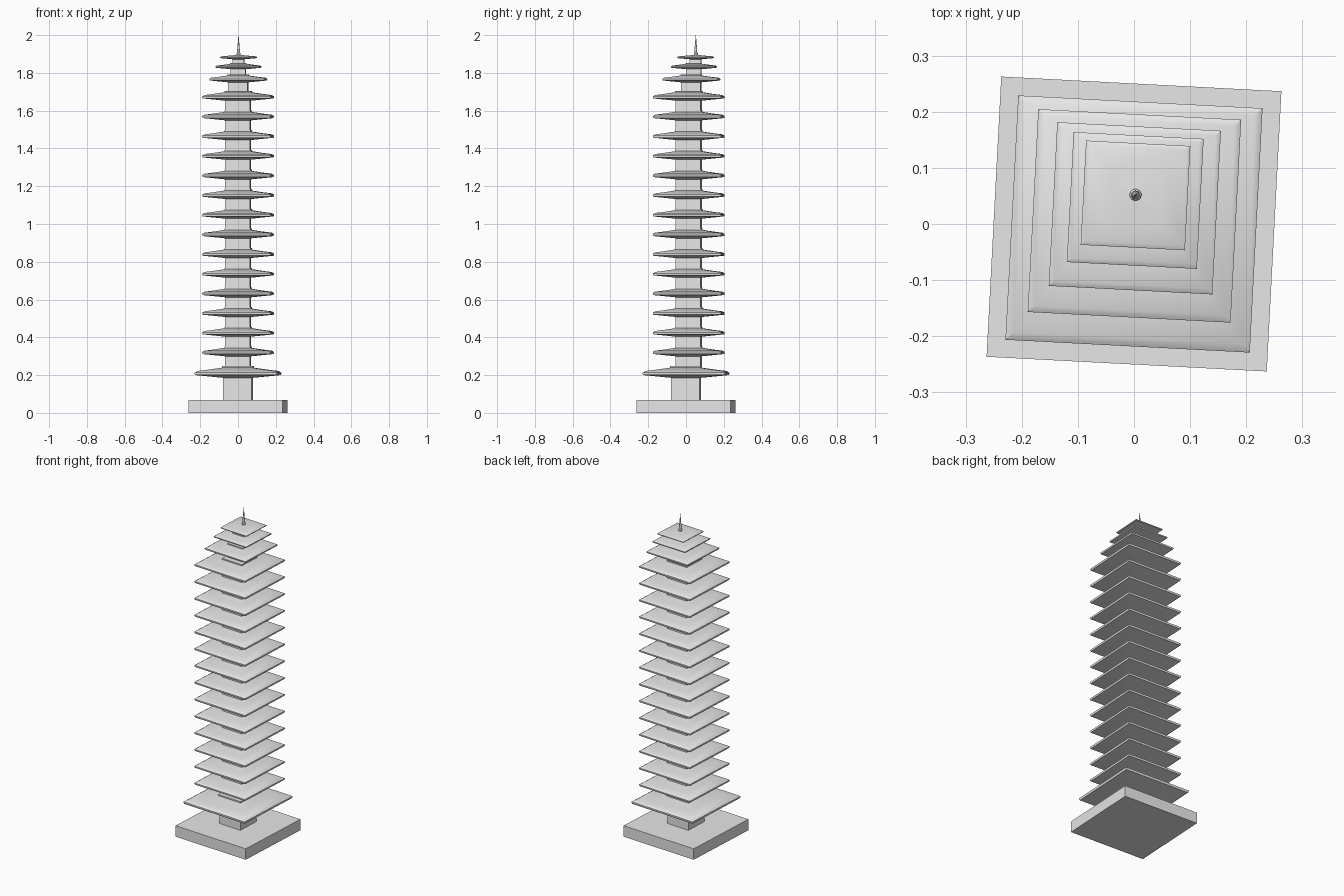
import bpy, bmesh, math
from mathutils import Matrix

if "Cube" in bpy.data.objects:
    bpy.data.objects.remove(bpy.data.objects["Cube"])

stone = bpy.data.materials.new("pale_grey_stone")
stone.use_nodes = True
stone.diffuse_color = (0.8, 0.8, 0.8, 1)
stone.node_tree.nodes["Principled BSDF"].inputs["Base Color"].default_value = (0.8, 0.8, 0.8, 1)

TURN = Matrix.Rotation(math.radians(-3), 4, "Z")


def loft(name, profile, shift=0, z=0, sides=4):
    """Stack rings of (half width, height) into a closed solid."""
    bm = bmesh.new()
    start = math.pi / sides
    grow = 1 / math.cos(start) if sides == 4 else 1
    rings = []
    for half, h in profile:
        angles = [start + 2 * math.pi * i / sides for i in range(sides)]
        rings.append([bm.verts.new((half * grow * math.cos(a), half * grow * math.sin(a), h))
                      for a in angles])
    for low, high in zip(rings, rings[1:]):
        for i in range(sides):
            j = (i + 1) % sides
            bm.faces.new((low[i], low[j], high[j], high[i]))
    bm.faces.new(rings[0][::-1])
    bm.faces.new(rings[-1])
    mesh = bpy.data.meshes.new(name)
    bm.to_mesh(mesh)
    bm.free()
    mesh.materials.append(stone)
    obj = bpy.data.objects.new(name, mesh)
    bpy.context.collection.objects.link(obj)
    obj.matrix_world = TURN @ Matrix.Translation((0, shift, z))
    bpy.ops.object.select_all(action="DESELECT")
    obj.select_set(True)
    bpy.context.view_layer.objects.active = obj
    bpy.ops.object.shade_smooth_by_angle(angle=math.radians(30))
    return obj


def wall(name, half, bottom, top, shift):
    loft(name, [(half, bottom), (half, top)], shift)


def roof(name, half, neck, z, shift):
    """Flared eave with a bevelled rim and a collar round the wall above."""
    s = half / 0.181
    loft(name, [(neck, -0.021 * s), (half * 0.62, -0.016 * s), (half * 0.985, -0.009 * s),
                (half, -0.004 * s), (half, 0.002 * s), (half * 0.935, 0.009 * s),
                (half * 0.68, 0.015 * s), (neck * 1.12, 0.023 * s),
                (neck * 1.06, 0.024 * s), (neck * 1.06, 0.031 * s)], shift, z)


# Plinth and ground storey
wall("plinth", 0.25, 0, 0.068, 0)
wall("ground_storey", 0.075, 0.06, 0.22, 0)
roof("ground_roof", 0.218, 0.075, 0.211, 0)

# Main tower with evenly spaced eaves
wall("tower_shaft", 0.066, 0.21, 1.69, 0.0145)
for i in range(14):
    roof(f"tower_roof_{i + 1}", 0.181, 0.066, 0.3205 + 0.1041 * i, 0.0145)

# Shrinking top storeys: half width, wall half width, rim height, setback
bottom = 1.68
for i, (half, neck, z, shift) in enumerate([(0.146, 0.052, 1.767, 0.028),
                                            (0.116, 0.039, 1.833, 0.042)]):
    wall(f"upper_storey_{i + 1}", neck, bottom, z + 0.01, shift)
    roof(f"upper_roof_{i + 1}", half, neck, z, shift)
    bottom = z
wall("top_storey", 0.03, bottom, 1.885, 0.051)

# Closing roof rises to a shallow point under the spire
loft("top_roof", [(0.03, -0.011), (0.09, -0.005), (0.093, -0.002), (0.093, 0.001),
                  (0.086, 0.0045), (0.05, 0.008), (0.008, 0.012)], 0.051, 1.883)

# Spire
loft("spire", [(0.008, 0), (0.0105, 0.006), (0.0105, 0.012), (0.006, 0.018),
               (0.0075, 0.024), (0.005, 0.055), (0.0006, 0.108)], 0.052, 1.892, sides=16)
